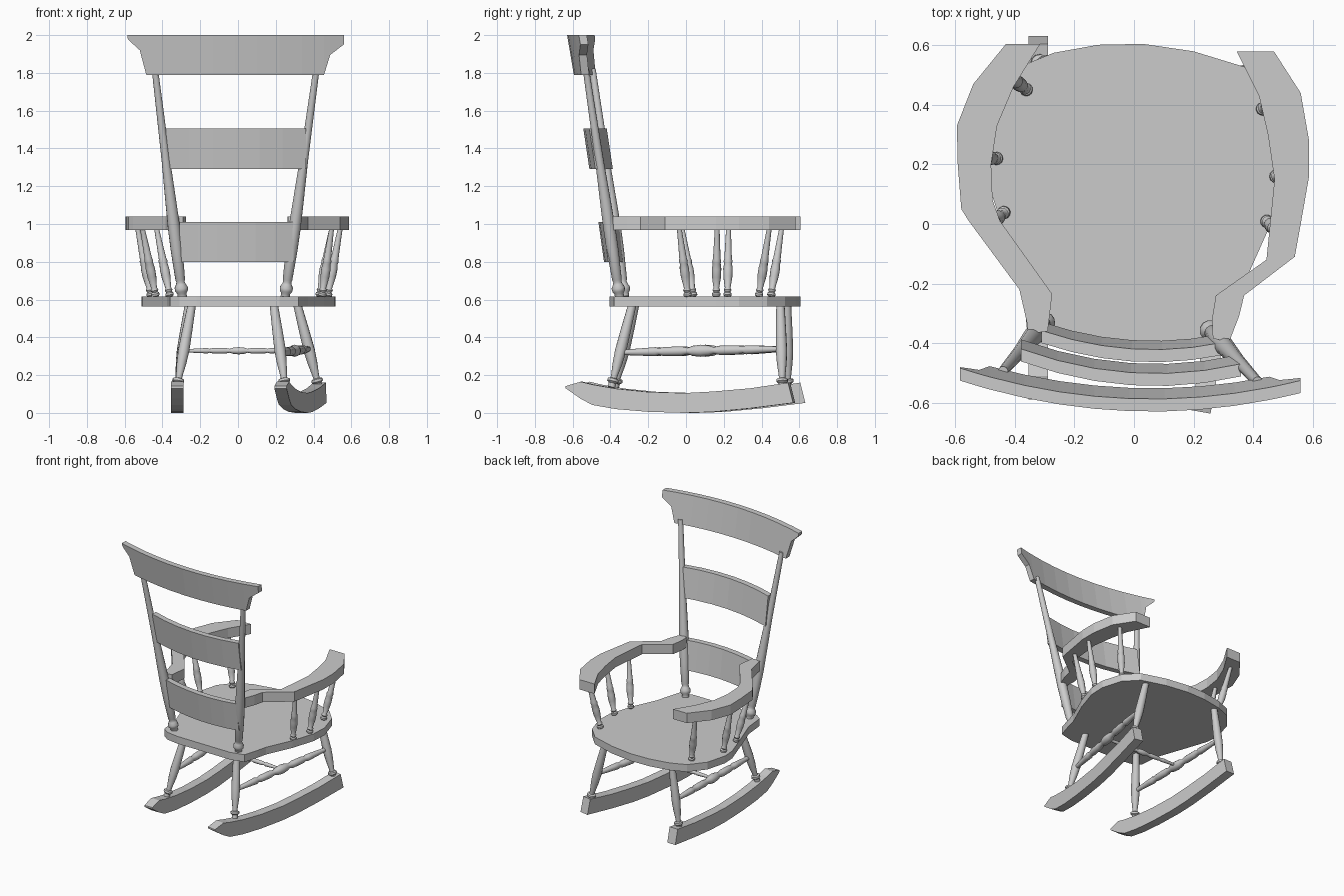
import bpy, bmesh, math
from mathutils import Vector, Matrix

if "Cube" in bpy.data.objects:
    bpy.data.objects.remove(bpy.data.objects["Cube"])


def loft(name, rings, smooth=False):
    """Skin a list of closed rings and cap both ends."""
    bm = bmesh.new()
    vs = [[bm.verts.new(p) for p in r] for r in rings]
    n = len(vs[0])
    for a, b in zip(vs, vs[1:]):
        for i in range(n):
            j = (i + 1) % n
            bm.faces.new((a[i], a[j], b[j], b[i]))
    bm.faces.new(vs[0][::-1])
    bm.faces.new(vs[-1])
    bmesh.ops.recalc_face_normals(bm, faces=bm.faces[:])
    me = bpy.data.meshes.new(name)
    bm.to_mesh(me)
    bm.free()
    ob = bpy.data.objects.new(name, me)
    bpy.context.collection.objects.link(ob)
    if smooth:
        bpy.ops.object.select_all(action='DESELECT')
        ob.select_set(True)
        bpy.context.view_layer.objects.active = ob
        bpy.ops.object.shade_smooth_by_angle(angle=math.radians(40))
    return ob


def turned(name, a, b, profile, sides=12):
    """Turned wooden rod from a to b; profile = (fraction, radius)."""
    a, b = Vector(a), Vector(b)
    q = (b - a).to_track_quat('Z', 'Y')
    rings = []
    for t, r in profile:
        c = a.lerp(b, t)
        rings.append([c + q @ Vector((r * math.cos(k * math.tau / sides),
                                      r * math.sin(k * math.tau / sides), 0))
                      for k in range(sides)])
    return loft(name, rings, True)


# Seat
outline = [(-.22, -.40), (.22, -.405), (.32, -.38), (.35, -.28), (.37, -.2),
           (.455, -.01), (.51, .16), (.515, .28), (.47, .43), (.38, .525),
           (.2, .58), (.03, .605), (-.12, .602), (-.27, .575), (-.38, .53),
           (-.47, .42), (-.51, .27), (-.505, .18), (-.455, .03),
           (-.375, -.2), (-.36, -.35), (-.31, -.385)]
loft("seat", [[(x, y, z) for x, y in outline] for z in (.563, .617)])


# Arms: (outer, inner) pairs from front to back
def arm(name, pairs):
    loft(name, [[(o[0], o[1], .967), (o[0], o[1], 1.04),
                 (i[0], i[1], 1.04), (i[0], i[1], .967)] for o, i in pairs])


arm("left_arm", [((-.43, .605), (-.315, .605)), ((-.54, .47), (-.405, .46)),
                 ((-.595, .33), (-.46, .33)), ((-.592, .2), (-.48, .2)),
                 ((-.58, .05), (-.475, .08)), ((-.555, .01), (-.45, .01)),
                 ((-.385, -.22), (-.275, -.235)), ((-.36, -.33), (-.285, -.32)),
                 ((-.355, -.37), (-.29, -.36))])
arm("right_arm", [((.47, .58), (.345, .58)), ((.56, .44), (.42, .43)),
                  ((.588, .28), (.45, .3)), ((.588, .16), (.472, .15)),
                  ((.56, 0), (.457, 0)), ((.54, -.11), (.445, -.12)),
                  ((.37, -.24), (.275, -.24)), ((.353, -.31), (.262, -.32)),
                  ((.32, -.395), (.265, -.385))])

# Arm spindles
spindle = [(0, .014), (.02, .022), (.05, .022), (.07, .015), (.1, .021),
           (.13, .015), (.3, .024), (.42, .025), (.5, .021), (.53, .024),
           (.57, .02), (1, .013)]
for i, (a, b) in enumerate([((.445, .01), (.495, -.035)), ((.475, .16), (.54, .165)),
                            ((.43, .385), (.495, .44)), ((-.435, .04), (-.505, -.02)),
                            ((-.46, .22), (-.53, .225)), ((-.36, .45), (-.43, .505))]):
    turned(f"arm_spindle_{i + 1}", (*a, .615), (*b, .97), spindle)

# Back posts
post = [(0, .025), (.015, .025), (.025, .034), (.04, .036), (.055, .026),
        (.065, .022), (.075, .026), (.2, .032), (.3, .033), (.4, .03),
        (.6, .023), (1, .017)]
turned("left_back_post", (-.295, -.325, .615), (-.44, -.495, 1.82), post)
turned("right_back_post", (.25, -.352, .615), (.415, -.53, 1.82), post)


# Curved back slats: columns of (x, bottom z, top z)
def slat(name, cols, y0, curve, skew, tilt):
    rings = []
    for x, zb, zt in cols:
        y = y0 + curve * x * x + skew * x
        top = cols[len(cols) // 2][2]
        f = lambda z: y + (top - z) * tilt
        rings.append([(x, f(zb), zb), (x, f(zt), zt),
                      (x, f(zt) - .042, zt), (x, f(zb) - .042, zb)])
    loft(name, rings)


def span(a, b, n):
    return [a + (b - a) * i / n for i in range(n + 1)]


slat("lower_slat", [(x, .80, 1.01) for x in span(-.31, .295, 6)], -.42, .45, -.06, .14)
slat("middle_slat", [(x, 1.292, 1.505) for x in span(-.38, .36, 6)], -.50, .4, -.06, .15)
crest = ([(-.585, 1.983, 2), (-.575, 1.97, 2), (-.52, 1.92, 2)]
         + [(x, 1.788, 2) for x in span(-.485, .455, 8)]
         + [(.488, 1.895, 2), (.54, 1.935, 2), (.56, 1.95, 2)])
crest.insert(3, (-.515, 1.9, 2))
slat("crest_rail", crest, -.587, .25, -.03, .17)

# Rockers: columns of (length, bottom z, top z)
rock = [(-.59, .13, .142), (-.51, .075, .165), (-.447, .042, .150), (-.32, .02, .128),
        (-.15, .006, .111), (.05, 0, .105), (.2, .005, .113), (.4, .024, .130)]


def rocker(name, x, y, ang):
    w = .033
    rings = [[(-w, s, b), (-w, s, t), (w, s, t), (w, s, b)] for s, b, t in rock]
    rings.append([(-w, .632, .053), (-w, .605, .16), (w, .605, .16), (w, .632, .053)])
    m = Matrix.Translation((x, y, 0)) @ Matrix.Rotation(-ang, 4, 'Z')
    loft(name, [[m @ Vector(p) for p in r] for r in rings])


rocker("left_rocker", -.322, 0, 0)
rocker("right_rocker", .327, -.05, math.radians(10))

# Legs, top to bottom
leg = [(0, .022), (.3, .027), (.55, .03), (.7, .026), (.85, .018), (.89, .017),
       (.9, .03), (.93, .031), (.95, .02), (1, .02)]
legs = {"left_back_leg": ((-.245, -.27), (-.322, -.375)),
        "right_back_leg": ((.19, -.285), (.25, -.395)),
        "left_front_leg": ((-.26, .535), (-.322, .54)),
        "right_front_leg": ((.315, .5), (.428, .51))}
for name, (a, b) in legs.items():
    turned(name, (*a, .57), (*b, .135), leg)

# Side stretchers and cross stretcher
rod = [(0, .013), (.18, .022), (.22, .024), (.24, .017), (.27, .024), (.38, .025),
       (.42, .017), (.45, .027), (.5, .032)]
rod += [(1 - t, r) for t, r in rod[-2::-1]]


def leg_at(name, z=.325):
    a, b = legs[name]
    return Vector((*a, .57)).lerp(Vector((*b, .135)), (.57 - z) / .435)


mids = []
for s in ("left", "right"):
    a, b = leg_at(s + "_back_leg", .32), leg_at(s + "_front_leg", .338)
    turned(s + "_side_stretcher", a, b, rod)
    mids.append((a + b) / 2)
turned("cross_stretcher", mids[0], mids[1], [(t, r * .6) for t, r in rod])
